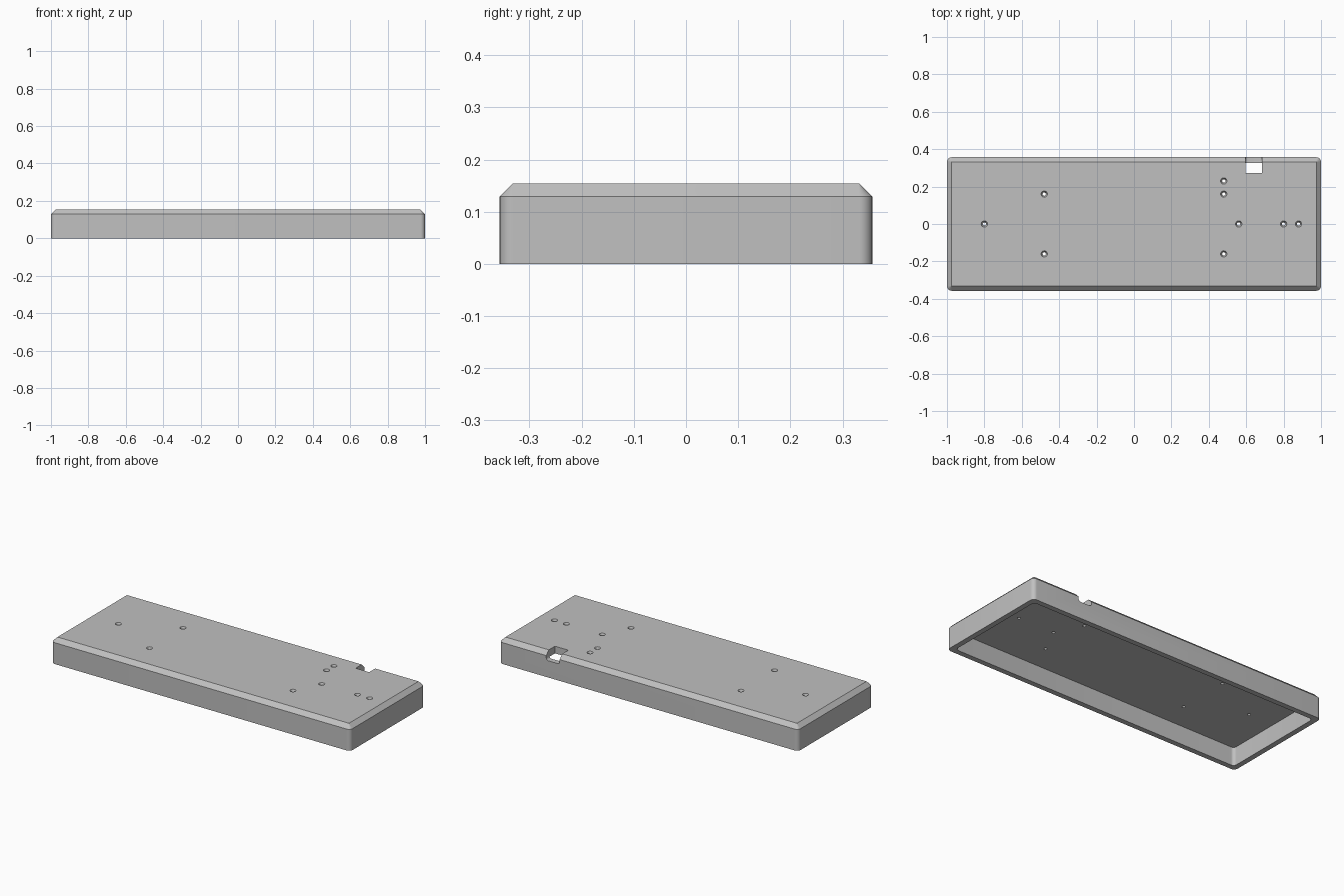
import bpy, bmesh, math
from mathutils import Matrix

default = bpy.data.objects.get("Cube")
if default:
    bpy.data.objects.remove(default, do_unlink=True)

HX, HY, H = 1.0, 0.357, 0.154   # half length, half width, height
CH = 0.025                      # top chamfer and outer corner radius
WALL, CEIL = 0.032, 0.111       # wall thickness, cavity ceiling height

grey = bpy.data.materials.new("light grey plastic")
grey.use_nodes = True
colour = (0.53, 0.53, 0.53, 1)
grey.diffuse_color = colour
grey.node_tree.nodes["Principled BSDF"].inputs["Base Color"].default_value = colour


def make_object(name, bm):
    bmesh.ops.recalc_face_normals(bm, faces=bm.faces)
    mesh = bpy.data.meshes.new(name)
    bm.to_mesh(mesh)
    bm.free()
    obj = bpy.data.objects.new(name, mesh)
    bpy.context.collection.objects.link(obj)
    mesh.materials.append(grey)
    return obj


def rounded_ring(bm, inset, radius, z, steps=8):
    """Vertices of a rounded rectangle, inset from the outer size."""
    ring = []
    for k, (sx, sy) in enumerate([(1, 1), (-1, 1), (-1, -1), (1, -1)]):
        cx, cy = sx * (HX - inset - radius), sy * (HY - inset - radius)
        for i in range(steps + 1):
            a = math.pi / 2 * (k + i / steps)
            ring.append(bm.verts.new((cx + radius * math.cos(a),
                                      cy + radius * math.sin(a), z)))
    return ring


# Shell: cavity ceiling, inner wall, rim, outer wall, chamfer, top
bm = bmesh.new()
sections = [(WALL, 0.02, CEIL), (WALL, 0.02, 0), (0, CH, 0),
            (0, CH, H - CH), (CH, 0.0005, H)]
rings = [rounded_ring(bm, *s) for s in sections]
for a, b in zip(rings, rings[1:]):
    for i in range(len(a)):
        j = (i + 1) % len(a)
        bm.faces.new((a[i], a[j], b[j], b[i]))
bm.faces.new(rings[0])
bm.faces.new(rings[-1])
cover = make_object("enclosure_cover", bm)

# Countersunk screw holes, each a revolved profile
bm = bmesh.new()
holes = [(-0.8, 0), (0.56, 0), (0.8, 0), (0.88, 0), (0.48, 0.23)]
holes += [(sx * 0.48, sy * 0.16) for sx in (-1, 1) for sy in (-1, 1)]
profile = [(0.009, CEIL - 0.02), (0.009, H - 0.016), (0.017, H), (0.017, H + 0.02)]
for x, y in holes:
    rows = [bmesh.ops.create_circle(bm, segments=24, radius=r,
                                    matrix=Matrix.Translation((x, y, z)))["verts"]
            for r, z in profile]
    for a, b in zip(rows, rows[1:]):
        for i in range(24):
            j = (i + 1) % 24
            bm.faces.new((a[i], a[j], b[j], b[i]))
    bm.faces.new(rows[0])
    bm.faces.new(rows[-1])
hole_cutter = make_object("screw_hole_cutter", bm)

# Cable port cut through the top and back edge, with rounded lower corners
bm = bmesh.new()
px, half, floor, r = 0.64, 0.045, 0.101, 0.014
outline = [(px + half, H + 0.05), (px - half, H + 0.05)]
for side, start in ((-1, math.pi), (1, 1.5 * math.pi)):
    for i in range(7):
        a = start + math.pi / 2 * i / 6
        outline.append((px + side * (half - r) + r * math.cos(a),
                        floor + r + r * math.sin(a)))
face = bm.faces.new([bm.verts.new((x, 0.274, z)) for x, z in outline])
ext = bmesh.ops.extrude_face_region(bm, geom=[face])
moved = [v for v in ext["geom"] if isinstance(v, bmesh.types.BMVert)]
bmesh.ops.translate(bm, verts=moved, vec=(0, 0.2, 0))
port_cutter = make_object("port_cutter", bm)

# Cut the holes and the port, then remove the cutters
bpy.ops.object.select_all(action='DESELECT')
bpy.context.view_layer.objects.active = cover
cover.select_set(True)
for cutter in (hole_cutter, port_cutter):
    cutter.hide_render = True
    mod = cover.modifiers.new(cutter.name, 'BOOLEAN')
    mod.operation = 'DIFFERENCE'
    mod.solver = 'EXACT'
    mod.object = cutter
    bpy.ops.object.modifier_apply(modifier=mod.name)
    bpy.data.objects.remove(cutter, do_unlink=True)

bpy.ops.object.shade_smooth_by_angle(angle=math.radians(30))
